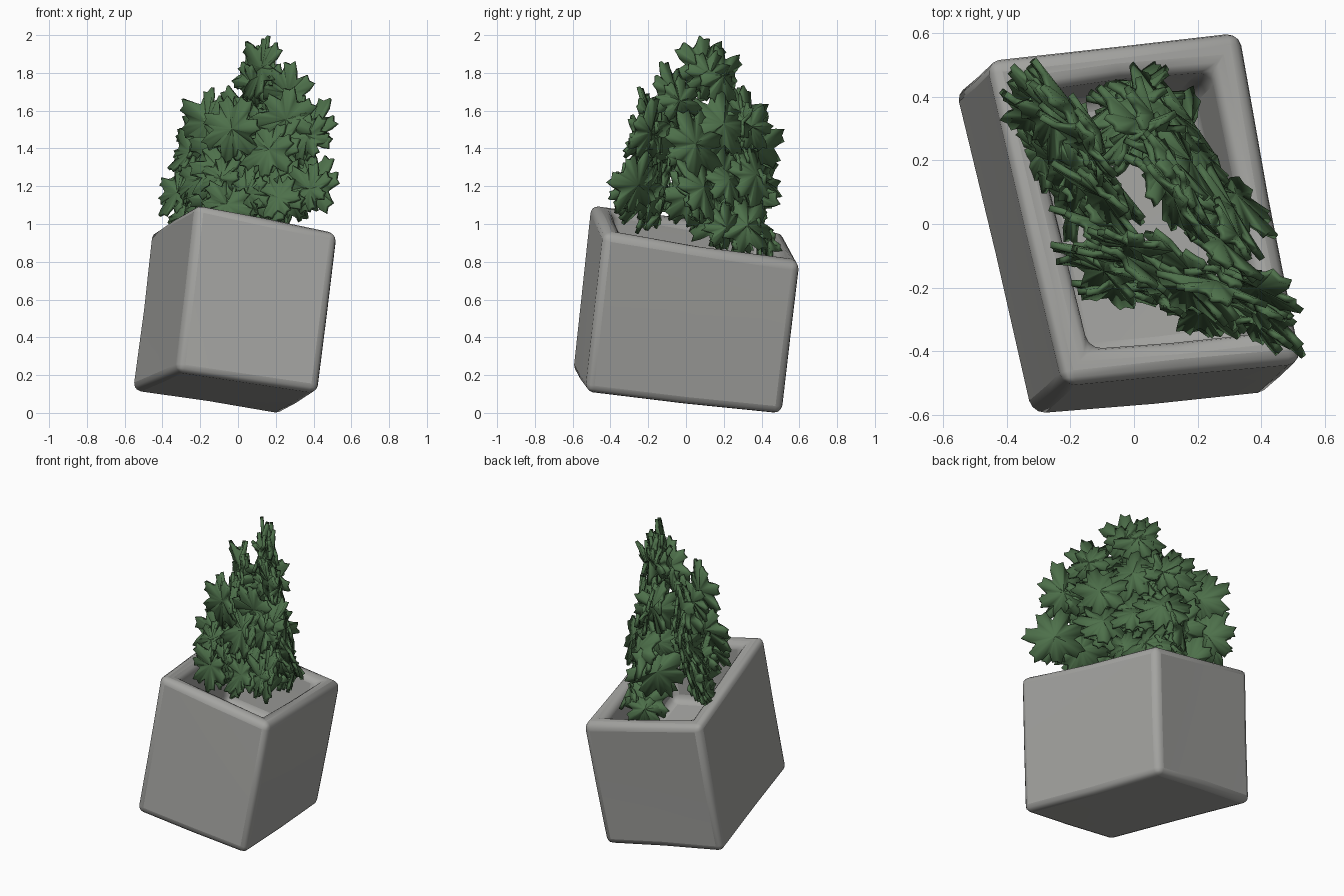
import bpy, bmesh, math, random
from mathutils import Vector, Matrix

if "Cube" in bpy.data.objects:
    bpy.data.objects.remove(bpy.data.objects["Cube"])

random.seed(4)

def material(name, rgb):
    m = bpy.data.materials.new(name)
    m.diffuse_color = (*rgb, 1)
    m.use_nodes = True
    m.node_tree.nodes["Principled BSDF"].inputs["Base Color"].default_value = m.diffuse_color
    return m

stone = material("grey stone", (0.37, 0.37, 0.355))
green = material("leaf green", (0.075, 0.162, 0.069))

def finish(name, bm, mat):
    bmesh.ops.recalc_face_normals(bm, faces=bm.faces)
    me = bpy.data.meshes.new(name)
    bm.to_mesh(me)
    bm.free()
    ob = bpy.data.objects.new(name, me)
    bpy.context.collection.objects.link(ob)
    me.materials.append(mat)
    return ob

def smooth(ob, angle):
    bpy.ops.object.select_all(action='DESELECT')
    ob.select_set(True)
    bpy.context.view_layer.objects.active = ob
    bpy.ops.object.shade_smooth_by_angle(angle=math.radians(angle))

# --- tilted stone planter: a box mapped onto a leaning frame ---
base = Vector((-0.325, -0.60, 0.22))
ex = Vector((0.75, 0.07, -0.112))
ey = Vector((-0.24, 1.02, -0.105))
ez = Vector((0.105, 0.095, 0.89))
far = Vector((0.045, 0.02, -0.012))    # extra stretch of the back right corner

bm = bmesh.new()
bmesh.ops.create_cube(bm, size=1)
for v in bm.verts:
    v.co += Vector((0.5, 0.5, 0.5))
top = max(bm.faces, key=lambda f: f.calc_center_median().z)
# rim and hollow
def ring(face, mx, my, z):
    new = bmesh.ops.extrude_discrete_faces(bm, faces=[face])["faces"][0]
    for v in new.verts:
        v.co.x = mx if v.co.x < 0.5 else 1 - mx
        v.co.y = my if v.co.y < 0.5 else 1 - my
        v.co.z = z
    return new
top = ring(top, 0.13, 0.10, 1.0)
top = ring(top, 0.16, 0.12, 0.55)
bmesh.ops.subdivide_edges(bm, edges=bm.edges[:], cuts=1, use_grid_fill=True)
for v in bm.verts:
    c = v.co.copy()
    v.co = base + ex * c.x + ey * c.y + ez * c.z + far * c.x * c.y
    v.co.z -= 0.045 * c.z * (c.x + c.y)
    if sum(min(k, 1 - k) < 0.01 for k in c) < 3:      # worn, uneven stone
        v.co += Vector([random.uniform(-0.007, 0.007) for _ in range(3)])
pot = finish("planter", bm, stone)
bev = pot.modifiers.new("worn_edges", 'BEVEL')
bev.width = 0.042
bev.segments = 3
bev.limit_method = 'ANGLE'
bev.angle_limit = math.radians(40)
smooth(pot, 45)

# --- foliage: lobed leaves arranged in leaning fans ---
def leaf(bm, center, right, normal, up_angle, r):
    """Seven-lobed leaf, cupped, with notched lobe tips."""
    n = normal.normalized()
    up = n.cross(right).normalized()
    if up.z < 0:
        up = -up
    spin = Matrix.Rotation(random.uniform(-0.25, 0.25), 3, right) @ \
        Matrix.Rotation(random.uniform(-0.3, 0.3), 3, up)
    lobes = 7
    step = 2 * math.pi / lobes
    prof = [(-0.5, 0.62), (-0.30, 0.80), (-0.26, 0.98), (-0.03, 0.93),
            (0.12, 1.07), (0.30, 0.82)]
    mid = bm.verts.new(center + spin @ n * 0.02)
    outer = []
    for k in range(lobes):
        size = r * random.uniform(0.9, 1.12)
        bend = random.uniform(-0.05, 0.03)
        for a, d in prof:
            ang = up_angle + (k + a) * step
            p = right * math.sin(ang) * d * size + up * math.cos(ang) * d * size
            p += n * bend * d * d
            outer.append(bm.verts.new(center + spin @ p))
    for i in range(len(outer)):
        bm.faces.new((mid, outer[i], outer[(i + 1) % len(outer)]))

# name: middle x/y, direction along the fan, lean, leaves as (along, height, radius)
fans = {
    "left_fan": ((-0.18, 0.19), (0.53, -0.85), 0.28,
        [(-0.20, 1.20, .17), (-0.17, 1.42, .17), (-0.05, 1.53, .18), (0.14, 1.40, .18),
         (0.0, 1.28, .19), (0.20, 1.16, .17), (-0.08, 1.08, .15), (0.08, 1.10, .15)]),
    "back_fan": ((0.16, 0.19), (0.60, -0.78), -0.15,
        [(-0.19, 1.55, .17), (0.06, 1.83, .17), (-0.02, 1.78, .16), (0.27, 1.69, .16),
         (-0.18, 1.25, .18), (0.0, 1.52, .19), (0.20, 1.42, .18), (0.0, 1.26, .19),
         (0.18, 1.18, .17), (-0.10, 0.98, .16), (0.04, 1.02, .15)]),
    "front_fan": ((0.13, -0.20), (0.94, -0.30), 0.22,
        [(-0.23, 1.28, .17), (-0.18, 1.50, .17), (0.03, 1.43, .21), (0.24, 1.50, .17),
         (0.27, 1.22, .17), (-0.08, 1.20, .18), (0.10, 1.18, .17), (-0.18, 1.10, .14),
         (0.12, 1.55, .16)]),
    # leaves closing the gap at the back left end
    "end_fan": ((-0.02, 0.30), (0.85, 0.30), -0.25,
        [(0.06, 0.95, .15), (0.0, 1.15, .17), (0.0, 1.36, .17), (0.02, 1.52, .14)]),
}
for name, (mid, d, lean, leaves) in fans.items():
    right = Vector((d[0], d[1], 0)).normalized()
    out = Vector((-right.y, right.x, 0))
    normal = (out - Vector((0, 0, lean))).normalized()
    bm = bmesh.new()
    for s, z, r in leaves:
        c = Vector((mid[0], mid[1], z)) + right * s + out * lean * (z - 1.3)
        tilt = math.atan2(s, z - 0.9)
        off = random.choice((-1, 1))
        leaf(bm, c + normal * 0.025 * off, right, normal, tilt, r)
        # smaller leaf layered over each large one
        leaf(bm, c - normal * 0.025 * off - Vector((0, 0, 0.04)), right, normal,
             tilt + 0.4, r * 0.75)
    ob = finish(name, bm, green)
    sol = ob.modifiers.new("thickness", 'SOLIDIFY')
    sol.thickness = 0.02
    sol.offset = 0
    smooth(ob, 35)
